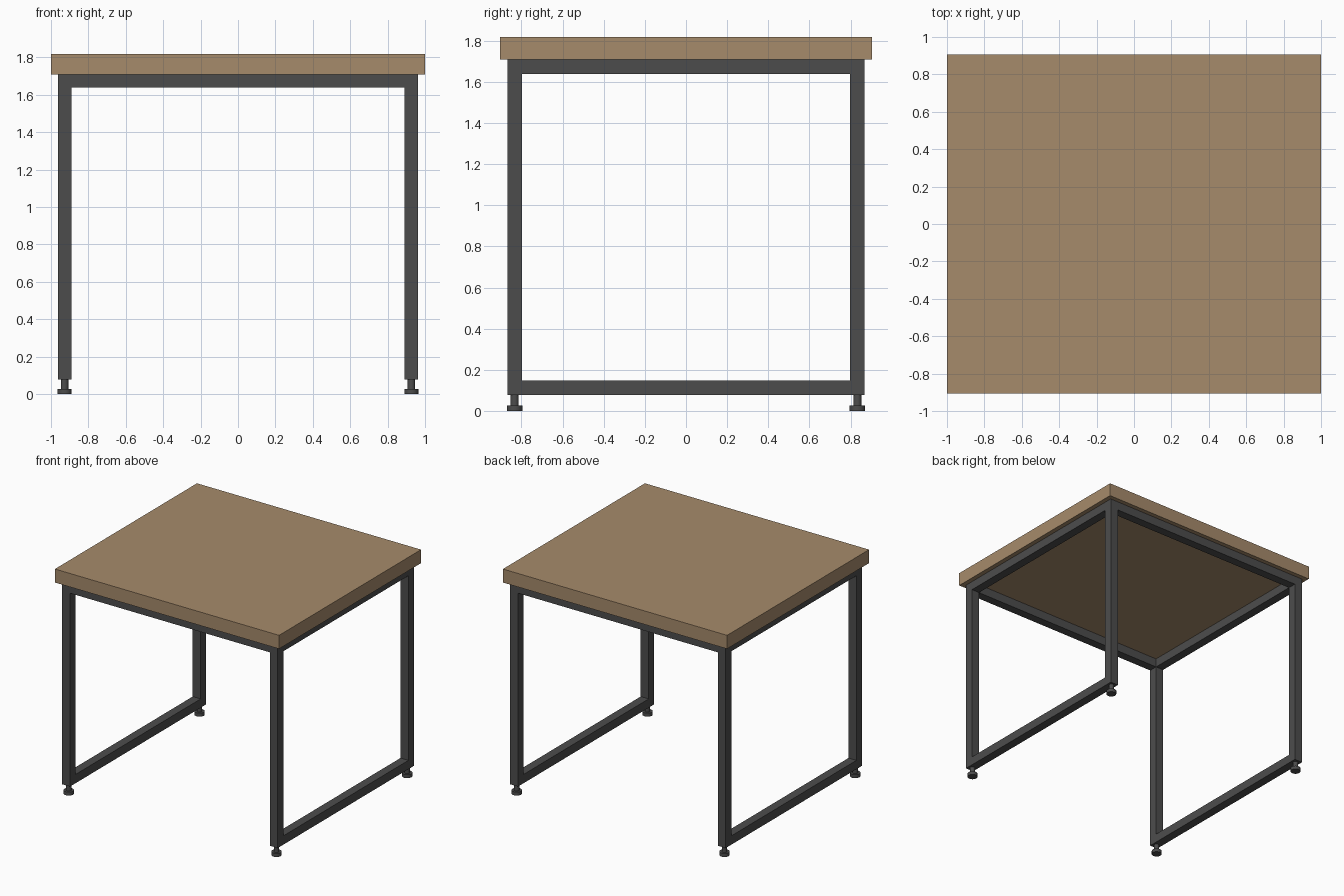
import bpy
import math

cube = bpy.data.objects.get("Cube")
if cube:
    bpy.data.objects.remove(cube, do_unlink=True)


def material(name, rgb):
    m = bpy.data.materials.new(name)
    m.use_nodes = True
    m.diffuse_color = (*rgb, 1)
    m.node_tree.nodes["Principled BSDF"].inputs["Base Color"].default_value = (*rgb, 1)
    return m


wood = material("oak brown", (0.38, 0.256, 0.146))
steel = material("dark grey steel", (0.073, 0.073, 0.073))


def box(name, size, centre, mat):
    bpy.ops.mesh.primitive_cube_add(size=1, location=centre)
    ob = bpy.context.object
    ob.name = name
    ob.scale = size
    bpy.ops.object.transform_apply(location=False, rotation=False, scale=True)
    ob.data.materials.append(mat)


def disc(name, radius, x, y, low, high):
    bpy.ops.mesh.primitive_cylinder_add(vertices=24, radius=radius, depth=high - low,
                                        location=(x, y, (low + high) / 2))
    ob = bpy.context.object
    ob.name = name
    ob.data.materials.append(steel)
    bpy.ops.object.shade_smooth_by_angle(angle=math.radians(35))


TUBE = 0.071            # square tube width
X, Y = 0.927, 0.833     # leg centre lines
BOTTOM, TOP = 0.078, 1.709
HEIGHT = 1.818

# Table top
box("table_top", (2, 1.81, HEIGHT - TOP), (0, 0, (HEIGHT + TOP) / 2), wood)

# Long top rails, front and back
for sy, end in ((-1, "front"), (1, "back")):
    box(end + "_top_rail", (2 * X + TUBE, TUBE, TUBE), (0, sy * Y, TOP - TUBE / 2), steel)

for sx, side in ((1, "left"), (-1, "right")):
    # Side rails fitted between the corners
    for z, level in ((TOP - TUBE / 2, "top"), (BOTTOM + TUBE / 2, "bottom")):
        box(f"{side}_{level}_rail", (TUBE, 2 * Y - TUBE, TUBE), (sx * X, 0, z), steel)
    # Legs with levelling feet
    for sy, end in ((-1, "front"), (1, "back")):
        leg_top = TOP - TUBE
        box(f"{end}_{side}_leg", (TUBE, TUBE, leg_top - BOTTOM),
            (sx * X, sy * Y, (leg_top + BOTTOM) / 2), steel)
        disc(f"{end}_{side}_foot_stem", 0.02, sx * X, sy * Y, 0.027, BOTTOM)
        disc(f"{end}_{side}_foot_pad", 0.038, sx * X, sy * Y, 0, 0.028)
